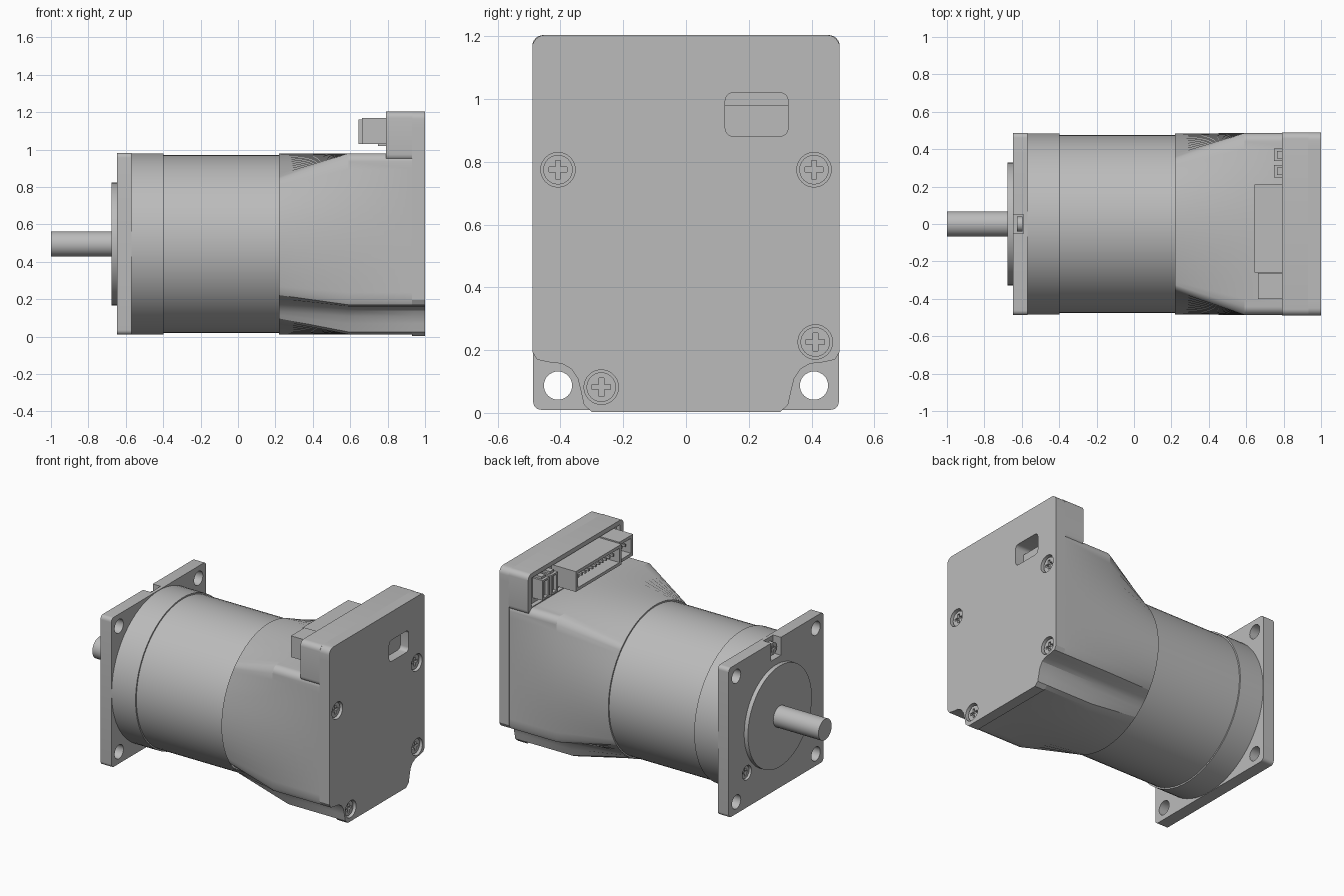
import bpy, bmesh, math

cube = bpy.data.objects.get("Cube")
if cube:
    bpy.data.objects.remove(cube, do_unlink=True)

grey = bpy.data.materials.new("light grey metal")
grey.use_nodes = True
COL = (0.5, 0.5, 0.5, 1)
grey.diffuse_color = COL
grey.node_tree.nodes["Principled BSDF"].inputs["Base Color"].default_value = COL

AXIS = 0.495   # height of the shaft axis


def loft(name, sections):
    """Skin a row of (x, [(y, z), ...]) sections and cap both ends."""
    bm = bmesh.new()
    rings = [[bm.verts.new((x, y, z)) for y, z in pts] for x, pts in sections]
    n = len(rings[0])
    for a, b in zip(rings, rings[1:]):
        for i in range(n):
            j = (i + 1) % n
            bm.faces.new((a[i], a[j], b[j], b[i]))
    bm.faces.new(rings[0])
    bm.faces.new(rings[-1])
    bmesh.ops.recalc_face_normals(bm, faces=bm.faces)
    me = bpy.data.meshes.new(name)
    bm.to_mesh(me)
    bm.free()
    me.materials.append(grey)
    ob = bpy.data.objects.new(name, me)
    bpy.context.collection.objects.link(ob)
    return ob


def prism(name, x0, x1, pts):
    return loft(name, [(x0, pts), (x1, pts)])


def circle(r, y=0.0, z=AXIS, n=72):
    return [(y + r * math.cos(2 * math.pi * i / n), z + r * math.sin(2 * math.pi * i / n))
            for i in range(n)]


def rect(y0, y1, z0, z1, r=0.0, n=6):
    """Rectangle with optional rounded corners."""
    if not r:
        return [(y0, z0), (y1, z0), (y1, z1), (y0, z1)]
    centres = [(y1 - r, z1 - r), (y0 + r, z1 - r), (y0 + r, z0 + r), (y1 - r, z0 + r)]
    return [(cy + r * math.cos(math.pi / 2 * (k + i / n)), cz + r * math.sin(math.pi / 2 * (k + i / n)))
            for k, (cy, cz) in enumerate(centres) for i in range(n + 1)]


def notched(hw, z0, z1, r, step=0.04):
    """Housing outline: rounded top corners, hollowed bottom corners."""
    half = [(0, z0), (0.3, z0), (0.325, 0.025), (0.335, 0.07), (0.345, 0.11),
            (0.365, 0.14), (0.395, 0.157), (0.44, 0.162), (0.475, 0.17), (hw, 0.195)]
    half += [(hw - r + r * math.cos(i * math.pi / 12), z1 - r + r * math.sin(i * math.pi / 12))
             for i in range(7)] + [(0, z1)]
    loop = half + [(-y, z) for y, z in half[-2:0:-1]]
    out = []
    for (ay, az), (by, bz) in zip(loop, loop[1:] + loop[:1]):
        k = max(1, round(math.hypot(by - ay, bz - az) / step))
        out += [(ay + (by - ay) * i / k, az + (bz - az) * i / k) for i in range(k)]
    return out


def cut(ob, *cutters):
    for c in cutters:
        bpy.context.view_layer.objects.active = ob
        m = ob.modifiers.new("cut", 'BOOLEAN')
        m.operation, m.solver, m.object = 'DIFFERENCE', 'EXACT', c
        bpy.ops.object.modifier_apply(modifier=m.name)
        bpy.data.objects.remove(c, do_unlink=True)


def screw(name, x, d, y, z, r):
    """Cross-slotted head whose face is at x and points along d."""
    head = prism(name, x, x - d * 0.03, circle(r, y, z, 32))
    a, b = r * 0.62, r * 0.17
    plus = [(b, a), (-b, a), (-b, b), (-a, b), (-a, -b), (-b, -b),
            (-b, -a), (b, -a), (b, -b), (a, -b), (a, b), (b, b)]
    cut(head, prism("slot", x + d * 0.01, x - d * 0.015, [(y + p, z + q) for p, q in plus]))


def socket(name, x0, y0, y1, z0, z1, wall, pins):
    """Open-fronted connector with a row of pins."""
    body = prism(name, x0, 0.84, rect(y0, y1, z0, z1))
    cut(body, prism("cavity", x0 - 0.02, 0.77, rect(y0 + wall, y1 - wall, z0 + wall, z1 - wall)))
    mid = (z0 + z1) / 2
    for i in range(pins):
        y = y0 + wall + (y1 - y0 - 2 * wall) * (i + 0.5) / pins
        prism(name + "_pin", x0 + 0.03, 0.78, rect(y - 0.006, y + 0.006, mid - 0.008, mid + 0.008))


# Output shaft and pilot disc
prism("output_shaft", -1, -0.6, circle(0.068, n=40))
prism("pilot_disc", -0.675, -0.64, circle(0.328))

# Square mounting flange with corner holes and screw pockets
flange = prism("mounting_flange", -0.648, -0.57, rect(-0.487, 0.487, 0.01, 0.982, 0.025))
for sy in (-1, 1):
    for sz in (-1, 1):
        cut(flange, prism("hole", -0.7, -0.5, circle(0.045, sy * 0.408, AXIS + sz * 0.408, 32)))
cut(flange,
    prism("top_slot", -0.7, -0.592, rect(-0.05, 0.05, 0.865, 1.05)),
    prism("pocket", -0.7, -0.62, circle(0.046, 0.3, 0.235, 32)))
screw("flange_screw_top", -0.625, -1, 0, 0.92, 0.04)
screw("flange_screw_low", -0.636, -1, 0.3, 0.235, 0.04)

# Round gearbox and motor body
prism("gear_ring", -0.575, -0.398, circle(0.484))
prism("motor_body", -0.41, 0.23, circle(0.475))

# Transition from round body to square housing
outline = notched(0.486, 0.012, 0.98, 0.045)
round_end = []
for y, z in outline:
    s = 0.484 / math.hypot(y, z - AXIS)
    round_end.append((y * s, AXIS + (z - AXIS) * s))
loft("transition_housing", [(0.22, round_end), (0.59, outline), (0.94, outline)])

# Rear cover, with a raised head that holds the connectors
cover = prism("rear_cover", 0.93, 1.0, notched(0.49, 0.003, 1.204, 0.04))
SCREWS = [(-0.408, 0.775), (0.408, 0.775), (0.412, 0.226), (-0.27, 0.082)]
for y, z in SCREWS:
    cut(cover, prism("pocket", 0.97, 1.05, circle(0.055, y, z, 32)))
cut(cover, prism("window", 0.9, 1.05, rect(0.125, 0.325, 0.882, 1.02, 0.025)))
for i, (y, z) in enumerate(SCREWS):
    screw("cover_screw_%d" % (i + 1), 0.985, 1, y, z, 0.047)

head = prism("cover_head", 0.792, 0.932, rect(-0.49, 0.49, 0.94, 1.204, 0.035))
cut(head,
    prism("recess", 0.7, 0.82, rect(-0.455, 0.455, 0.985, 1.175)),
    prism("window", 0.88, 1.0, rect(0.125, 0.325, 0.882, 1.02, 0.025)))

# Connectors
socket("main_connector", 0.645, -0.258, 0.21, 1.03, 1.162, 0.02, 12)
socket("side_connector", 0.662, -0.402, -0.262, 1.03, 1.168, 0.02, 3)
for i, y in enumerate((0.282, 0.37)):
    name = "small_connector_%d" % (i + 1)
    socket(name, 0.748, y - 0.034, y + 0.034, 1.02, 1.15, 0.012, 2)
    prism(name + "_latch", 0.765, 0.83, rect(y - 0.02, y + 0.02, 1.148, 1.165))

# Smooth the curved walls, keep the edges crisp
bpy.ops.object.select_all(action='DESELECT')
for ob in bpy.context.scene.objects:
    if ob.type == 'MESH':
        ob.select_set(True)
        bpy.context.view_layer.objects.active = ob
bpy.ops.object.shade_smooth_by_angle(angle=math.radians(25))
